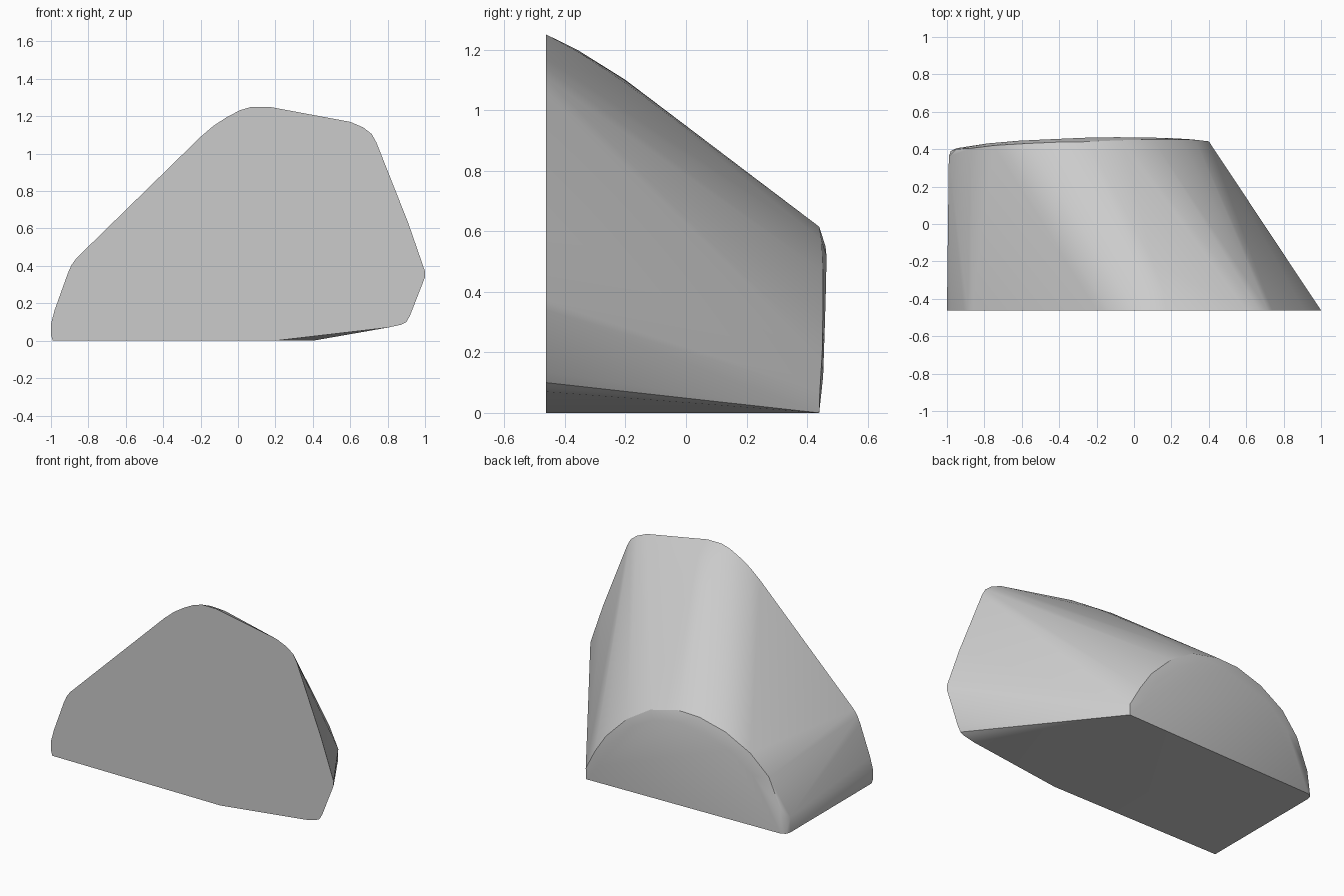
import bpy, bmesh, math

# front outline (x, z) on the flat front face
front = [(-.99, 0), (-1, .03), (-1, .09), (-.98, .165), (-.91, .36), (-.89, .405), (-.865, .44),
         (-.2, 1.09), (-.13, 1.15), (-.06, 1.195), (.01, 1.232), (.07, 1.25), (.17, 1.25),
         (.6, 1.17), (.67, 1.14), (.715, 1.105), (.74, 1.06), (.91, .63), (1, .37), (1, .34),
         (.92, .135), (.9, .1), (.87, .085), (.8, .07), (.2, 0)]

# back outline (x, y, z), a flattened half disc
back = [(.4, .44, 0), (.4, .442, .07), (.33, .45, .2), (.25, .452, .32), (.1, .452, .47),
        (-.06, .448, .57), (-.25, .44, .615), (-.4, .438, .61), (-.58, .43, .56),
        (-.75, .42, .465), (-.87, .405, .34), (-.95, .4, .15), (-.95, .405, 0),
        (-.98, .39, 0), (-.99, .36, 0), (-.99, .36, .1)]

# slight doming of the back face
dome = [(.3, .453, .12), (.2, .459, .3), (.05, .463, .44), (-.1, .464, .52), (-.27, .461, .55),
        (-.45, .453, .53), (-.62, .445, .46), (-.78, .431, .33)]

# bulge along the upper ridge
ridge = [(.06, -.36, 1.2), (.0, -.2, 1.1), (.16, -.36, 1.195), (.1, -.2, 1.09)]

bm = bmesh.new()
for p in [(x, -.462, z) for x, z in front] + back + dome + ridge:
    bm.verts.new(p)
hull = bmesh.ops.convex_hull(bm, input=bm.verts[:])
loose = [v for v in bm.verts if not v.link_faces]
bmesh.ops.delete(bm, geom=loose, context='VERTS')
bmesh.ops.dissolve_limit(bm, angle_limit=math.radians(.5), verts=bm.verts[:], edges=bm.edges[:])
bmesh.ops.recalc_face_normals(bm, faces=bm.faces[:])

mesh = bpy.data.meshes.new("tapered_block")
bm.to_mesh(mesh)
bm.free()
block = bpy.data.objects.new("tapered_block", mesh)
bpy.context.collection.objects.link(block)

# smooth the rounded sides, keep the flat ends crisp
bpy.context.view_layer.objects.active = block
block.select_set(True)
bpy.ops.object.shade_smooth_by_angle(angle=math.radians(25))
